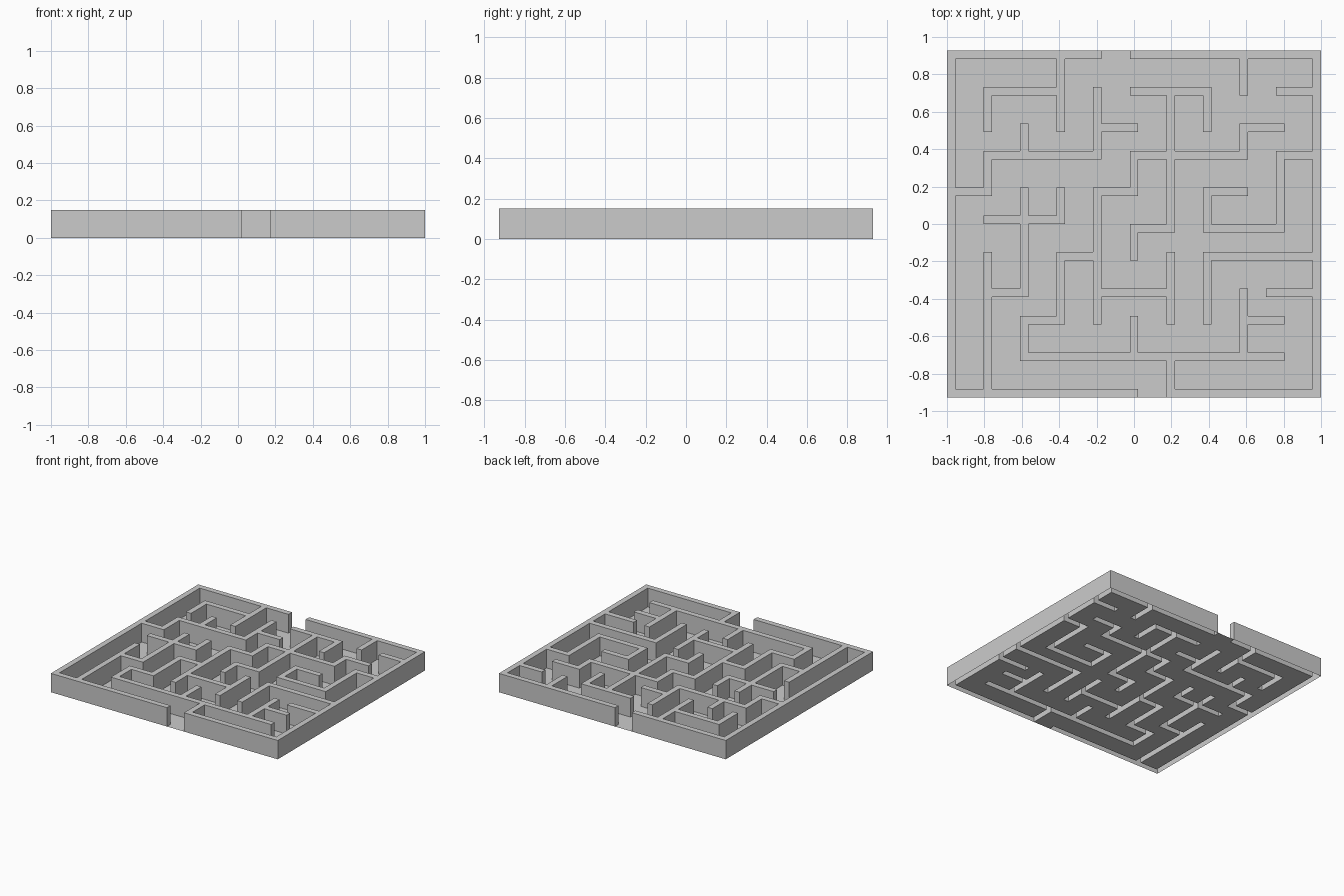
import bpy, bmesh

if "Cube" in bpy.data.objects:
    bpy.data.objects.remove(bpy.data.objects["Cube"])

HEIGHT = 0.15
HALF = 0.0225                                  # half the wall thickness
# Centre lines of the wall grid: 11 columns, 12 rows (two rows meet at y = 0)
COLS = [-0.9775 + 0.1955 * i for i in range(11)]
upper = [0.905, 0.709, 0.515, 0.368, 0.173, HALF]
ROWS = upper + [-y for y in reversed(upper)]

# Horizontal walls: row, first column, last column
ACROSS = [(0, 0, 4), (0, 5, 10), (1, 1, 3), (1, 5, 7), (1, 9, 10),
          (2, 4, 5), (2, 8, 9), (3, 1, 4), (3, 5, 8), (3, 9, 10),
          (4, 0, 1), (4, 4, 5), (4, 7, 8), (5, 1, 3), (6, 5, 6), (6, 7, 9),
          (7, 3, 4), (7, 7, 10), (8, 1, 2), (8, 4, 6), (8, 9, 10),
          (9, 2, 3), (9, 8, 9), (10, 2, 9), (11, 0, 5), (11, 6, 10)]
# Vertical walls: column, first row, last row
ALONG = [(0, 0, 11), (1, 1, 2), (1, 3, 4), (1, 7, 11), (2, 2, 3), (2, 4, 8),
         (2, 9, 10), (3, 0, 2), (3, 4, 5), (3, 7, 9), (4, 1, 3), (4, 4, 9),
         (5, 3, 4), (5, 6, 7), (5, 9, 10), (6, 1, 6), (6, 7, 9), (6, 10, 11),
         (7, 1, 2), (7, 4, 6), (7, 7, 9), (8, 0, 1), (8, 2, 3), (8, 8, 10),
         (9, 3, 6), (10, 0, 11)]

rects = [(COLS[a], COLS[b], ROWS[r], ROWS[r]) for r, a, b in ACROSS]
rects += [(COLS[c], COLS[c], ROWS[b], ROWS[a]) for c, a, b in ALONG]
rects.append((0.7275, COLS[10], ROWS[8], ROWS[8]))   # slightly longer stub


def is_wall(x, y):
    return any(x0 - HALF < x < x1 + HALF and y0 - HALF < y < y1 + HALF
               for x0, x1, y0, y1 in rects)


def breaks(centres):
    return sorted({round(c + s * HALF, 4) for c in centres for s in (-1, 1)})


XS = breaks(COLS + [0.7275])
YS = breaks(ROWS)

grey = bpy.data.materials.new("stone grey")
grey.diffuse_color = (0.6, 0.6, 0.6, 1)
grey.use_nodes = True
grey.node_tree.nodes["Principled BSDF"].inputs["Base Color"].default_value = grey.diffuse_color


def cell_sheet(name, want_wall, z, skirt):
    """Flat sheet of all wall or path cells, with optional sides down to z = 0."""
    bm = bmesh.new()
    for x0, x1 in zip(XS, XS[1:]):
        for y0, y1 in zip(YS, YS[1:]):
            if is_wall((x0 + x1) / 2, (y0 + y1) / 2) == want_wall:
                corners = [(x0, y0), (x1, y0), (x1, y1), (x0, y1)]
                bm.faces.new([bm.verts.new((x, y, z)) for x, y in corners])
    bmesh.ops.remove_doubles(bm, verts=bm.verts, dist=1e-4)
    if skirt:
        rim = [e for e in bm.edges if e.is_boundary]
        new = bmesh.ops.extrude_edge_only(bm, edges=rim)["geom"]
        for v in new:
            if isinstance(v, bmesh.types.BMVert):
                v.co.z = 0
        # Keep normals consistent with the upward tops
        bmesh.ops.recalc_face_normals(bm, faces=bm.faces)
        top = max(bm.faces, key=lambda f: f.calc_center_median().z)
        if top.normal.z < 0:
            bmesh.ops.reverse_faces(bm, faces=bm.faces)
    mesh = bpy.data.meshes.new(name)
    bm.to_mesh(mesh)
    bm.free()
    mesh.materials.append(grey)
    bpy.context.collection.objects.link(bpy.data.objects.new(name, mesh))


# Walls are open underneath; the floor only covers the paths
cell_sheet("maze_walls", True, HEIGHT, True)
cell_sheet("path_floor", False, 0.0, False)
